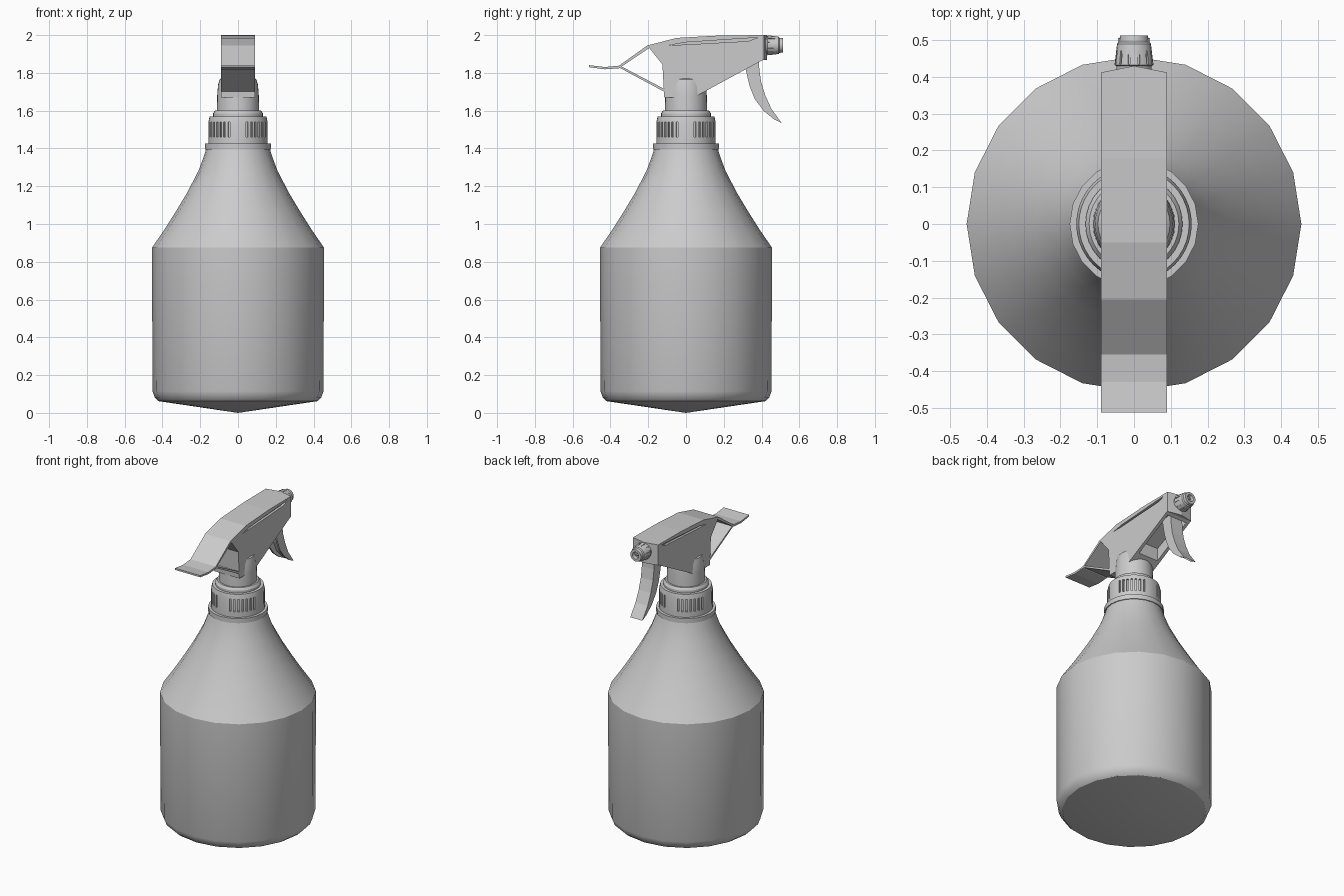
import bpy, bmesh, math
from mathutils import Matrix, Vector

if "Cube" in bpy.data.objects:
    bpy.data.objects.remove(bpy.data.objects["Cube"])


def make(name, bm):
    bmesh.ops.recalc_face_normals(bm, faces=bm.faces[:])
    me = bpy.data.meshes.new(name)
    bm.to_mesh(me)
    bm.free()
    ob = bpy.data.objects.new(name, me)
    bpy.context.collection.objects.link(ob)
    return ob


def lathe(name, profile, seg, smooth=lambda a, b: True, closed=False):
    """Revolve (radius, z) points about z; radius 0 becomes a pole."""
    bm = bmesh.new()
    rings = []
    for r, z in profile:
        if r == 0:
            rings.append([bm.verts.new((0, 0, z))] * seg)
        else:
            rings.append([bm.verts.new((r * math.cos(2 * math.pi * i / seg),
                                        r * math.sin(2 * math.pi * i / seg), z)) for i in range(seg)])
    for k in range(len(rings) - 1):
        a, b = rings[k], rings[k + 1]
        for i in range(seg):
            j = (i + 1) % seg
            vs = list(dict.fromkeys((a[i], a[j], b[j], b[i])))
            f = bm.faces.new(vs)
            f.smooth = smooth(profile[k], profile[k + 1])
    ob = make(name, bm)
    ob.data.set_sharp_from_angle(angle=math.radians(32))
    return ob


def prism(name, pts, x0, x1):
    """Extrude a (y, z) outline from x0 to x1."""
    bm = bmesh.new()
    f = bm.faces.new([bm.verts.new((x0, y, z)) for y, z in pts])
    ex = bmesh.ops.extrude_face_region(bm, geom=[f])
    moved = [v for v in ex["geom"] if isinstance(v, bmesh.types.BMVert)]
    bmesh.ops.translate(bm, verts=moved, vec=(x1 - x0, 0, 0))
    return make(name, bm)


def boxes(name, mats):
    bm = bmesh.new()
    for m in mats:
        bmesh.ops.create_cube(bm, size=1, matrix=m)
    return make(name, bm)


def cut(ob, cutter):
    cutter.hide_render = True
    mod = ob.modifiers.new("cut", "BOOLEAN")
    mod.operation = "DIFFERENCE"
    mod.solver = "EXACT"
    mod.object = cutter
    bpy.context.view_layer.update()
    me = bpy.data.meshes.new_from_object(ob.evaluated_get(bpy.context.evaluated_depsgraph_get()))
    ob.modifiers.clear()
    ob.data = me
    bpy.data.objects.remove(cutter)


# Bottle: faceted sides, smooth shoulder, shallow cone base
lathe("bottle", [(0, 0), (0.42, 0.062), (0.44, 0.08), (0.453, 0.115), (0.455, 0.875),
                 (0.39, 0.97), (0.333, 1.06), (0.27, 1.165), (0.21, 1.28), (0.18, 1.36),
                 (0.165, 1.41), (0, 1.41)], 20,
      lambda a, b: not (a[1] < 0.2 and b[1] > 0.8) and a[0] > 0)

# Neck flange and screw cap with grip grooves in four groups
lathe("neck_flange", [(0, 1.395), (0.175, 1.395), (0.175, 1.425), (0, 1.425)], 20)
cap = lathe("screw_cap", [(0, 1.42), (0.157, 1.42), (0.157, 1.54), (0.15, 1.57), (0, 1.57)], 40)
grooves = []
for q in range(4):
    for k in range(7):
        a = math.radians(q * 90 + 18 + k * 9)
        grooves.append(Matrix.Rotation(a, 4, "Z") @ Matrix.Translation((0.158, 0, 1.50))
                       @ Matrix.Diagonal((0.026, 0.010, 0.08, 1)))
cut(cap, boxes("groove_cutter", grooves))
lathe("cap_collar", [(0, 1.56), (0.132, 1.56), (0.132, 1.585), (0.122, 1.60), (0, 1.60)], 32)
lathe("head_stem", [(0, 1.59), (0.112, 1.59), (0.11, 1.68), (0.106, 1.735), (0.098, 1.765),
                    (0.085, 1.775), (0, 1.775)], 32)

# Spray head body, with side recesses and trigger slot underneath
body = prism("spray_head", [(-0.205, 1.945), (-0.05, 1.985), (0.18, 1.998), (0.41, 2.0),
                            (0.41, 1.87), (0.06, 1.68), (0.04, 1.67), (-0.115, 1.67),
                            (-0.125, 1.845)], -0.09, 0.09)
recess = [(-0.09, 1.946), (0.0, 1.962), (0.38, 1.987), (0.33, 1.968), (0.0, 1.95)]
for s in (-1, 1):
    cut(body, prism("recess_cutter", recess, s * 0.075, s * 0.12))
cut(body, prism("slot_cutter", [(0.13, 1.68), (0.13, 1.80), (0.39, 1.92), (0.39, 1.82)], -0.07, 0.07))

# Front plate with a slight point
bm = bmesh.new()
f = bm.faces.new([bm.verts.new((x, y, 1.868)) for x, y in
                  [(-0.09, 0.405), (0.09, 0.405), (0.09, 0.412), (0, 0.43), (-0.09, 0.412)]])
ex = bmesh.ops.extrude_face_region(bm, geom=[f])
bmesh.ops.translate(bm, verts=[v for v in ex["geom"] if isinstance(v, bmesh.types.BMVert)],
                    vec=(0, 0, 0.132))
make("front_plate", bm)

# Rear tail and its lower brace
prism("rear_tail", [(-0.205, 1.945), (-0.355, 1.838), (-0.43, 1.831), (-0.513, 1.841),
                    (-0.513, 1.830), (-0.43, 1.819), (-0.355, 1.824), (-0.19, 1.935)], -0.09, 0.09)
prism("tail_brace", [(-0.36, 1.832), (-0.345, 1.836), (-0.115, 1.715), (-0.115, 1.70)], -0.09, 0.09)

# Nozzle pointing along +y with grip grooves and a recessed outlet
nozzle = lathe("nozzle", [(0, 0.40), (0.048, 0.40), (0.048, 0.43), (0.053, 0.432), (0.046, 0.49),
                          (0.040, 0.495), (0.038, 0.513), (0.022, 0.513), (0.018, 0.495),
                          (0.008, 0.495), (0.006, 0.505), (0, 0.505)], 24)
cut(nozzle, boxes("nozzle_cutter", [
    Matrix.Rotation(2 * math.pi * (k + 0.5) / 12, 4, "Z") @ Matrix.Translation((0.052, 0, 0.453))
    @ Matrix.Diagonal((0.012, 0.006, 0.036, 1)) for k in range(12)]))
nozzle.matrix_world = Matrix.Translation((0, 0, 1.946)) @ Matrix.Rotation(-math.pi / 2, 4, "X")

# Curved trigger: front web plus two side flanges
front = [(0.385, 1.89), (0.388, 1.82), (0.398, 1.75), (0.42, 1.68), (0.452, 1.61), (0.506, 1.535)]
back = [(0.465, 1.555), (0.41, 1.60), (0.365, 1.66), (0.337, 1.73), (0.32, 1.80), (0.31, 1.86)]
inner = [(y - 0.014, z - 0.004) for y, z in front[:-1]][::-1]
prism("trigger_web", front + inner, -0.042, 0.042)
for s, n in ((-1, "left"), (1, "right")):
    prism("trigger_flange_" + n, front + back, s * 0.032, s * 0.043)
